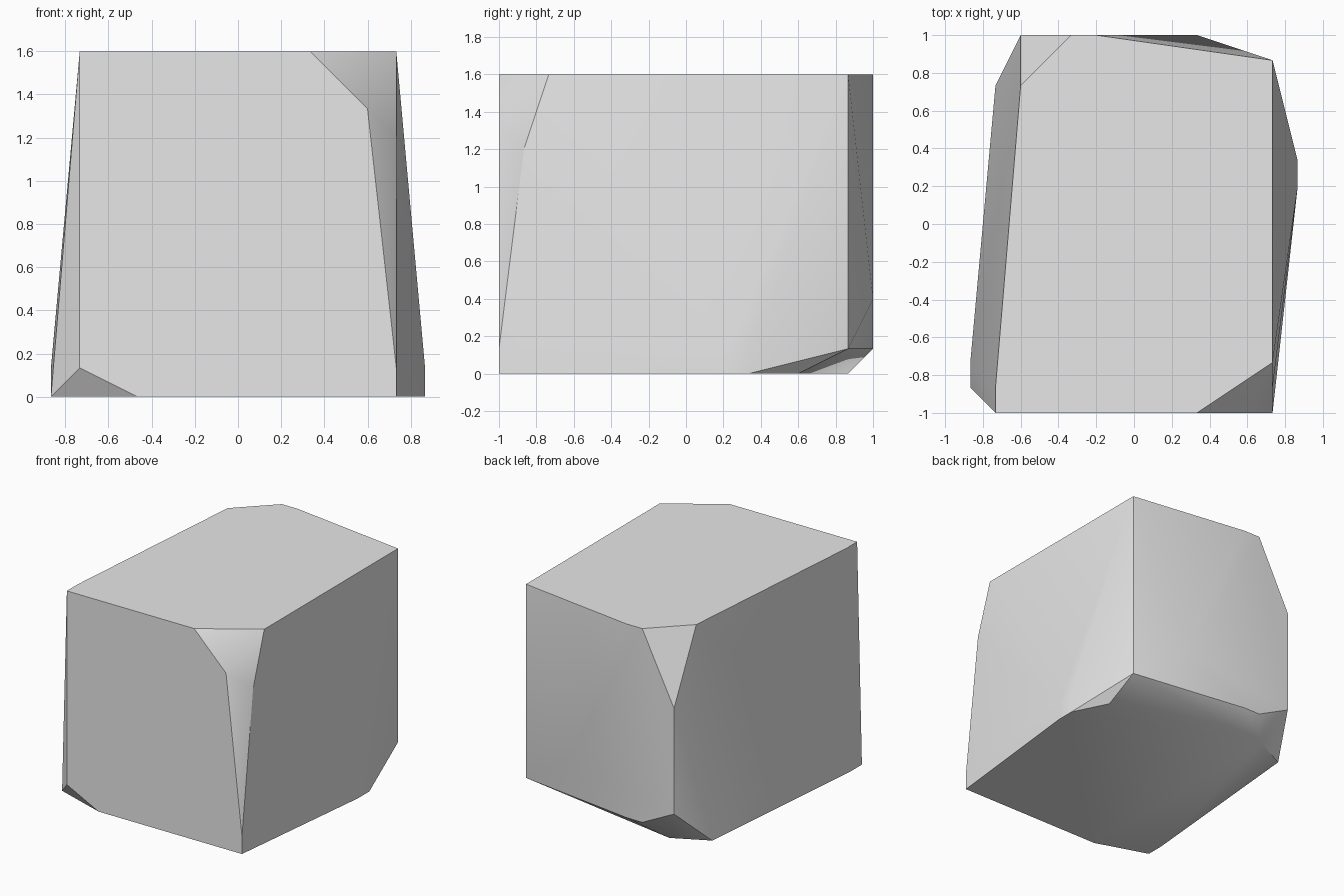
import bpy
import bmesh
import math

if "Cube" in bpy.data.objects:
    bpy.data.objects.remove(bpy.data.objects["Cube"], do_unlink=True)

UNIT = 2 / 15  # carving grid step

# Corner outlines of the stone: height in grid steps -> (x, y) corners
LAYERS = {
    # flat top
    12: [(-5.5, -7.5), (2.5, -7.5), (5.5, -5.5), (5.5, 6.5),
         (-1.5, 7.5), (-2.5, 7.5), (-4.5, 5.5), (-5.5, -6.5)],
    # chipped upper corners
    10: [(4.5, -7.5)],
    9: [(5.5, -6.5)],
    8: [(-4.5, 7.5)],
    # bulge on the back
    3: [(2.5, 7.5)],
    2: [(-4.5, 7.5)],
    # rim above the base
    1: [(-5.5, -7.5), (5.5, -7.5), (6.5, 1.5), (6.5, 2.5), (5.5, 6.5),
        (-1.5, 7.5), (-2.5, 7.5), (-6.5, -5.5)],
    # flat base
    0: [(-3.5, -7.5), (5.5, -7.5), (6.5, 1.5), (6.5, 2.5), (5.5, 4.5),
        (-3.5, 6.5), (-5.5, 5.5), (-6.5, -5.5), (-6.5, -6.5)],
}


def make_material(name, colour):
    mat = bpy.data.materials.new(name)
    mat.use_nodes = True
    mat.diffuse_color = colour
    bsdf = next(n for n in mat.node_tree.nodes if n.type == "BSDF_PRINCIPLED")
    bsdf.inputs["Base Color"].default_value = colour
    return mat


def make_stone(name, layers, mat):
    """Wrap the corner outlines in a faceted hull."""
    bm = bmesh.new()
    for level, outline in layers.items():
        for x, y in outline:
            bm.verts.new((x * UNIT, y * UNIT, level * UNIT))
    hull = bmesh.ops.convex_hull(bm, input=bm.verts[:])
    inside = {g for g in hull["geom_interior"] + hull["geom_unused"]
              if isinstance(g, bmesh.types.BMVert)}
    bmesh.ops.delete(bm, geom=list(inside), context="VERTS")
    # Merge coplanar triangles into clean faces
    bmesh.ops.dissolve_limit(bm, angle_limit=math.radians(0.5),
                             verts=bm.verts[:], edges=bm.edges[:])
    bmesh.ops.recalc_face_normals(bm, faces=bm.faces[:])
    mesh = bpy.data.meshes.new(name)
    bm.to_mesh(mesh)
    bm.free()
    mesh.materials.append(mat)
    obj = bpy.data.objects.new(name, mesh)
    bpy.context.collection.objects.link(obj)
    return obj


stone = make_stone("stone_block", LAYERS,
                   make_material("pale_grey_stone", (0.8, 0.8, 0.8, 1)))

# Soft facets, crisp chipped edges
bpy.ops.object.select_all(action="DESELECT")
stone.select_set(True)
bpy.context.view_layer.objects.active = stone
bpy.ops.object.shade_smooth_by_angle(angle=math.radians(30))
